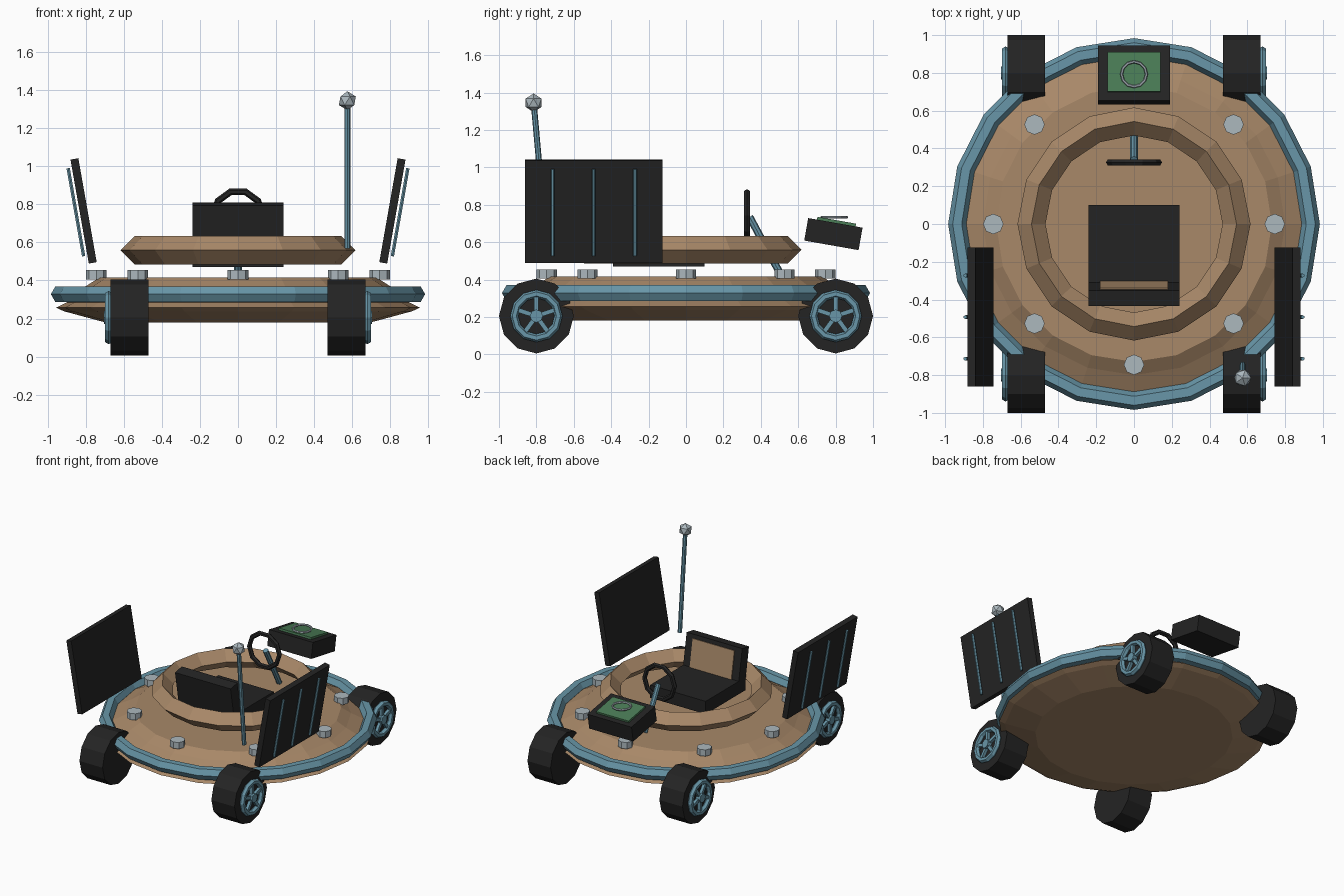
import bpy, bmesh, math
from mathutils import Matrix, Vector

if "Cube" in bpy.data.objects:
    bpy.data.objects.remove(bpy.data.objects["Cube"])

def srgb(r, g, b):
    return [((c / 255 + 0.055) / 1.055) ** 2.4 for c in (r, g, b)] + [1]

def material(name, *rgb):
    m = bpy.data.materials.new(name)
    m.diffuse_color = srgb(*rgb)
    m.use_nodes = True
    m.node_tree.nodes["Principled BSDF"].inputs["Base Color"].default_value = m.diffuse_color
    return m

TAN = material("tan", 168, 136, 104)
BLUE = material("steel_blue", 104, 150, 168)
BLACK = material("black", 36, 36, 36)
GREEN = material("green", 74, 124, 86)
GREY = material("light_grey", 172, 184, 190)

def finish(name, bm, mat, matrix=Matrix()):
    bmesh.ops.recalc_face_normals(bm, faces=bm.faces)
    me = bpy.data.meshes.new(name)
    bm.to_mesh(me)
    bm.free()
    me.materials.append(mat)
    ob = bpy.data.objects.new(name, me)
    ob.matrix_world = matrix
    bpy.context.collection.objects.link(ob)
    return ob

def place(loc, angle=0, axis='X'):
    return Matrix.Translation(loc) @ Matrix.Rotation(angle, 4, axis)

def box(name, size, mat, matrix):
    bm = bmesh.new()
    bmesh.ops.create_cube(bm, size=1, matrix=Matrix.Diagonal((*size, 1)))
    return finish(name, bm, mat, matrix)

def lathe(name, profile, n, mat, matrix=Matrix(), closed=False):
    """Revolve (radius, height) points round z; closed joins last to first."""
    bm = bmesh.new()
    rings = [[bm.verts.new((r * math.cos(2 * math.pi * i / n), r * math.sin(2 * math.pi * i / n), z))
              for i in range(n)] for r, z in profile]
    pairs = list(zip(rings, rings[1:]))
    if closed:
        pairs.append((rings[-1], rings[0]))
    else:
        bm.faces.new(rings[0])
        bm.faces.new(rings[-1])
    for a, b in pairs:
        for i in range(n):
            j = (i + 1) % n
            bm.faces.new((a[i], a[j], b[j], b[i]))
    return finish(name, bm, mat, matrix)

def ring(name, R, r, n, sides, mat, matrix):
    pts = [(R + r * math.cos(2 * math.pi * k / sides), r * math.sin(2 * math.pi * k / sides))
           for k in range(sides)]
    return lathe(name, pts, n, mat, matrix, True)

def rod(name, a, b, r, mat, n=8):
    a, b = Vector(a), Vector(b)
    d = b - a
    rot = d.to_track_quat('Z', 'Y').to_matrix().to_4x4()
    return lathe(name, [(r, 0), (r, d.length)], n, mat, Matrix.Translation(a) @ rot)

# Saucer hull, bumper rim and cockpit ring
lathe("hull", [(0.70, 0.18), (0.915, 0.238), (0.957, 0.257), (0.90, 0.285), (0.92, 0.31),
               (0.80, 0.37), (0.73, 0.415)], 20, TAN)
ring("bumper_rim", 0.936, 0.048, 20, 6, BLUE, place((0, 0, 0.328)))
ring("cockpit_ring", 0.543, 0.074, 16, 4, TAN, place((0, 0, 0.559)))

# Bolts round the deck
for i in range(8):
    a = i * math.pi / 4
    lathe(f"bolt_{i}", [(0.054, 0.405), (0.054, 0.455)], 8, GREY,
          place((0.745 * math.cos(a), 0.745 * math.sin(a), 0)))

# Wheels with spoked rims
for sx in (-1, 1):
    for sy in (-1, 1):
        tag = ("left" if sx < 0 else "right") + ("_front" if sy > 0 else "_rear")
        m = place((sx * 0.57, sy * 0.8, 0.205), sx * math.pi / 2, 'Y')
        lathe("tyre_" + tag, [(0.2, -0.1), (0.2, 0.1)], 12, BLACK, m)
        ring("wheel_rim_" + tag, 0.118, 0.022, 12, 6, BLUE, m @ Matrix.Translation((0, 0, 0.11)))
        lathe("hub_" + tag, [(0.035, 0.09), (0.035, 0.135)], 8, BLUE, m)
        for k in range(5):
            a = math.pi + k * 2 * math.pi / 5
            box(f"spoke_{tag}_{k}", (0.11, 0.024, 0.024), BLUE,
                m @ Matrix.Rotation(a, 4, 'Z') @ Matrix.Translation((0.065, 0, 0.11)))

# Seat with padded backrest
box("seat_cushion", (0.48, 0.49, 0.1), BLACK, place((0, -0.145, 0.52)))
back = place((0, -0.365, 0.645), math.radians(10))
box("seat_back", (0.48, 0.085, 0.32), BLACK, back)
box("seat_pad", (0.36, 0.01, 0.22), TAN, back @ Matrix.Translation((0, 0.045, 0.02)))

# Steering wheel and column
ring("steering_wheel", 0.13, 0.018, 10, 6, BLACK, place((0, 0.326, 0.742), math.pi / 2))
rod("steering_column", (0, 0.34, 0.735), (0, 0.51, 0.42), 0.02, BLUE)

# Tilted console with screen and dial
con = place((0, 0.788, 0.643), math.radians(-10))
box("console", (0.38, 0.295, 0.122), BLACK, con)
box("console_screen", (0.28, 0.21, 0.02), GREEN, con @ Matrix.Translation((0, 0.005, 0.066)))
ring("console_dial", 0.066, 0.008, 12, 6, GREY, place((0, 0.793, 0.734)))

# Solar panels with rods on the outer face
for sx in (-1, 1):
    side = "left" if sx < 0 else "right"
    m = place((sx * 0.812, -0.493, 0.766), sx * math.radians(10), 'Y')
    box("panel_" + side, (0.042, 0.735, 0.555), BLACK, m)
    for k, y in enumerate((-0.22, 0, 0.22)):
        rod(f"panel_rod_{side}_{k}", m @ Vector((sx * 0.041, y, -0.235)),
            m @ Vector((sx * 0.041, y, 0.235)), 0.01, BLUE, 6)

# Antenna
rod("antenna_rod", (0.575, -0.745, 0.57), (0.575, -0.812, 1.32), 0.016, BLUE)
bm = bmesh.new()
bmesh.ops.create_icosphere(bm, subdivisions=1, radius=0.05)
finish("antenna_tip", bm, GREY, place((0.575, -0.815, 1.345)))
